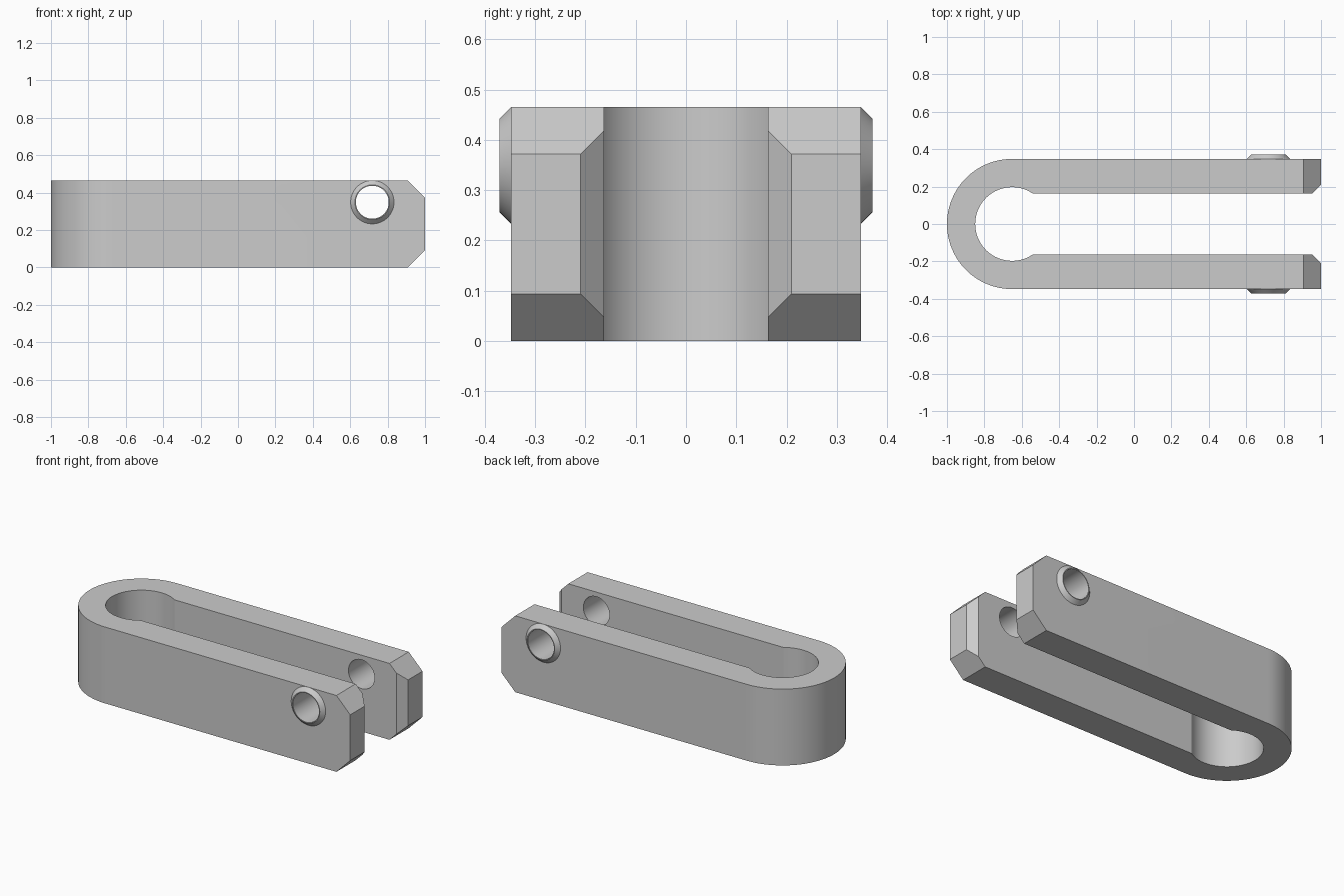
import bpy
import bmesh
from math import sin, cos, pi, asin, radians
from mathutils import Matrix, Vector

if "Cube" in bpy.data.objects:
    bpy.data.objects.remove(bpy.data.objects["Cube"])

HEIGHT = 0.465
HALF_WIDTH = 0.348      # outside of the arms, also the bend radius
SLOT = 0.163            # half the gap between the arms
EYE = 0.197             # radius of the round relief in the bend
BEND_X = HALF_WIDTH - 1
CHAMFER = 0.093
PIN_X, PIN_Z = 0.718, 0.349
PIN_HOLE, BOSS_TOP, BOSS_BASE, BOSS_H = 0.088, 0.093, 0.116, 0.023

grey = bpy.data.materials.new("plain grey")
grey.use_nodes = True
grey.diffuse_color = (0.6, 0.6, 0.6, 1)
grey.node_tree.nodes["Principled BSDF"].inputs["Base Color"].default_value = (0.6, 0.6, 0.6, 1)


def make_object(name, bm):
    bmesh.ops.recalc_face_normals(bm, faces=bm.faces)
    mesh = bpy.data.meshes.new(name)
    bm.to_mesh(mesh)
    bm.free()
    mesh.materials.append(grey)
    obj = bpy.data.objects.new(name, mesh)
    bpy.context.collection.objects.link(obj)
    return obj


def shade(obj):
    bpy.ops.object.select_all(action='DESELECT')
    obj.select_set(True)
    bpy.context.view_layer.objects.active = obj
    bpy.ops.object.shade_smooth_by_angle(angle=radians(25))


def arc(radius, start, end, steps):
    angles = [start + (end - start) * i / steps for i in range(steps + 1)]
    return [(BEND_X + radius * cos(a), radius * sin(a)) for a in angles]


# U-shaped body: outer bend, then the inner slot with its round relief
meet = asin(SLOT / EYE)
tip = CHAMFER / 2
outline = [(1, HALF_WIDTH)] + arc(HALF_WIDTH, pi / 2, 3 * pi / 2, 48)
outline += [(1, -HALF_WIDTH), (1, -SLOT - tip), (1 - tip, -SLOT)]
outline += arc(EYE, 2 * pi - meet, meet, 48)
outline += [(1 - tip, SLOT), (1, SLOT + tip)]

bm = bmesh.new()
base = bm.faces.new([bm.verts.new((x, y, 0)) for x, y in outline])
top = bmesh.ops.extrude_face_region(bm, geom=[base])
bmesh.ops.translate(bm, vec=(0, 0, HEIGHT),
                    verts=[v for v in top["geom"] if isinstance(v, bmesh.types.BMVert)])

# Slanted upper and lower corners at the arm ends
for z, side in ((HEIGHT, 1), (0, -1)):
    cut = bmesh.ops.bisect_plane(
        bm, geom=bm.verts[:] + bm.edges[:] + bm.faces[:],
        plane_co=(1 - CHAMFER, 0, z), plane_no=Vector((1, 0, side)), clear_outer=True)
    rim = [e for e in cut["geom_cut"] if isinstance(e, bmesh.types.BMEdge)]
    bmesh.ops.holes_fill(bm, edges=rim, sides=0)
body = make_object("clevis_body", bm)

# Pin hole through both arms
bm = bmesh.new()
bmesh.ops.create_cone(bm, cap_ends=True, segments=48, radius1=PIN_HOLE, radius2=PIN_HOLE, depth=2,
                      matrix=Matrix.Translation((PIN_X, 0, PIN_Z)) @ Matrix.Rotation(pi / 2, 4, 'X'))
cutter = make_object("pin_hole_cutter", bm)
cutter.hide_render = True
bore = body.modifiers.new("pin hole", 'BOOLEAN')
bore.operation = 'DIFFERENCE'
bore.solver = 'EXACT'
bore.object = cutter
bpy.context.view_layer.objects.active = body
bpy.ops.object.modifier_apply(modifier=bore.name)
bpy.data.objects.remove(cutter)
shade(body)

# Conical collars around the hole on the outside of each arm
for name, side in (("front_collar", -1), ("back_collar", 1)):
    section = [(PIN_HOLE, 0), (PIN_HOLE, BOSS_H), (BOSS_TOP, BOSS_H), (BOSS_BASE, 0)]
    bm = bmesh.new()
    rings = []
    for i in range(48):
        a = 2 * pi * i / 48
        rings.append([bm.verts.new((PIN_X + r * cos(a), side * (HALF_WIDTH + h), PIN_Z + r * sin(a)))
                      for r, h in section])
    for i, ring in enumerate(rings):
        after = rings[(i + 1) % len(rings)]
        for j in range(4):
            k = (j + 1) % 4
            bm.faces.new((ring[j], ring[k], after[k], after[j]))
    shade(make_object(name, bm))
